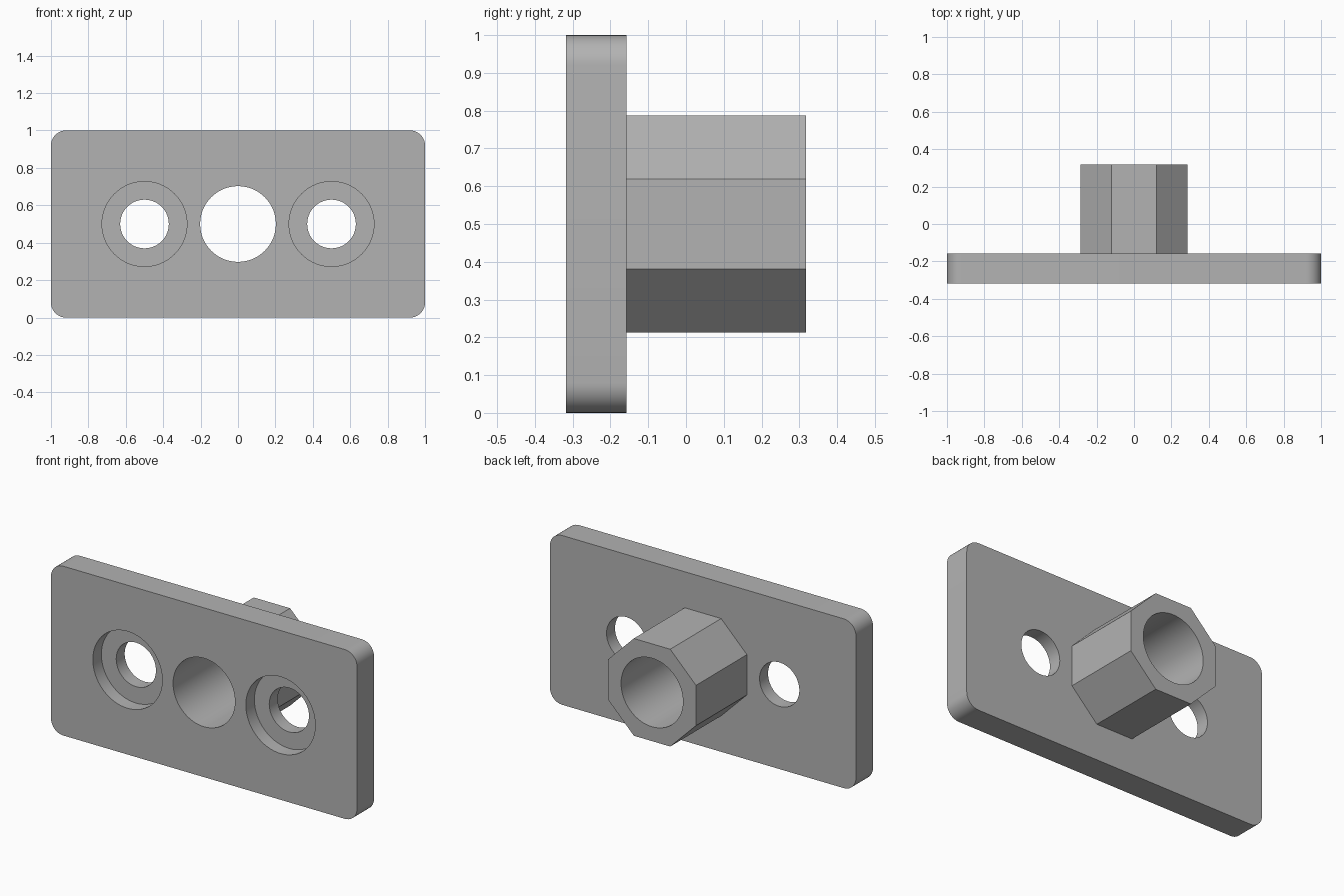
import bpy, bmesh, math
from mathutils import Matrix, Vector

if "Cube" in bpy.data.objects:
    bpy.data.objects.remove(bpy.data.objects["Cube"])

FRONT, BACK, END = -0.317, -0.158, 0.317   # plate front, plate back, boss end
MID_Z = 0.5

grey = bpy.data.materials.new("light grey")
grey.diffuse_color = (0.45, 0.45, 0.45, 1)
grey.use_nodes = True
grey.node_tree.nodes["Principled BSDF"].inputs["Base Color"].default_value = grey.diffuse_color


def prism(name, outline, y0, y1):
    """Closed solid: an (x, z) outline extruded along y."""
    bm = bmesh.new()
    face = bm.faces.new([bm.verts.new((x, y0, z)) for x, z in outline])
    side = bmesh.ops.extrude_face_region(bm, geom=[face])["geom"]
    moved = [v for v in side if isinstance(v, bmesh.types.BMVert)]
    bmesh.ops.translate(bm, verts=moved, vec=(0, y1 - y0, 0))
    bmesh.ops.recalc_face_normals(bm, faces=bm.faces)
    mesh = bpy.data.meshes.new(name)
    bm.to_mesh(mesh)
    bm.free()
    mesh.materials.append(grey)
    obj = bpy.data.objects.new(name, mesh)
    bpy.context.collection.objects.link(obj)
    return obj


def ring(cx, cz, r, n, start=0.0, sweep=math.tau):
    return [(cx + r * math.cos(start + sweep * i / n),
             cz + r * math.sin(start + sweep * i / n)) for i in range(n)]


def combine(target, tool, operation):
    """Apply a boolean and discard the tool."""
    mod = target.modifiers.new(operation, 'BOOLEAN')
    mod.operation, mod.object, mod.solver = operation, tool, 'EXACT'
    bpy.context.view_layer.objects.active = target
    bpy.ops.object.modifier_apply(modifier=mod.name)
    bpy.data.objects.remove(tool)


# Rounded rectangular mounting plate
corner, steps = 0.08, 10
outline = []
for i, (sx, sz) in enumerate([(1, 1), (-1, 1), (-1, -1), (1, -1)]):
    cx, cz = sx * (1 - corner), MID_Z + sz * (0.5 - corner)
    for k in range(steps + 1):
        a = math.pi / 2 * (i + k / steps)
        outline.append((cx + corner * math.cos(a), cz + corner * math.sin(a)))
plate = prism("mounting_plate", outline, FRONT, BACK)

# Octagonal boss, sunk slightly into the plate before joining
boss = prism("octagonal_boss", ring(0, MID_Z, 0.311, 8, math.pi / 8), BACK - 0.03, END)
combine(plate, boss, 'UNION')

# Central bore through plate and boss
combine(plate, prism("bore_cutter", ring(0, MID_Z, 0.2025, 64), -0.5, 0.5), 'DIFFERENCE')

# Screw holes with front counterbores
for x in (-0.5, 0.5):
    combine(plate, prism("hole_cutter", ring(x, MID_Z, 0.13, 64), -0.5, 0.0), 'DIFFERENCE')
    combine(plate, prism("counterbore_cutter", ring(x, MID_Z, 0.227, 64), -0.5, FRONT + 0.08),
            'DIFFERENCE')

# Smooth the rounds, keep the real edges sharp
bpy.ops.object.select_all(action='DESELECT')
plate.select_set(True)
bpy.context.view_layer.objects.active = plate
bpy.ops.object.shade_smooth_by_angle(angle=math.radians(30))
